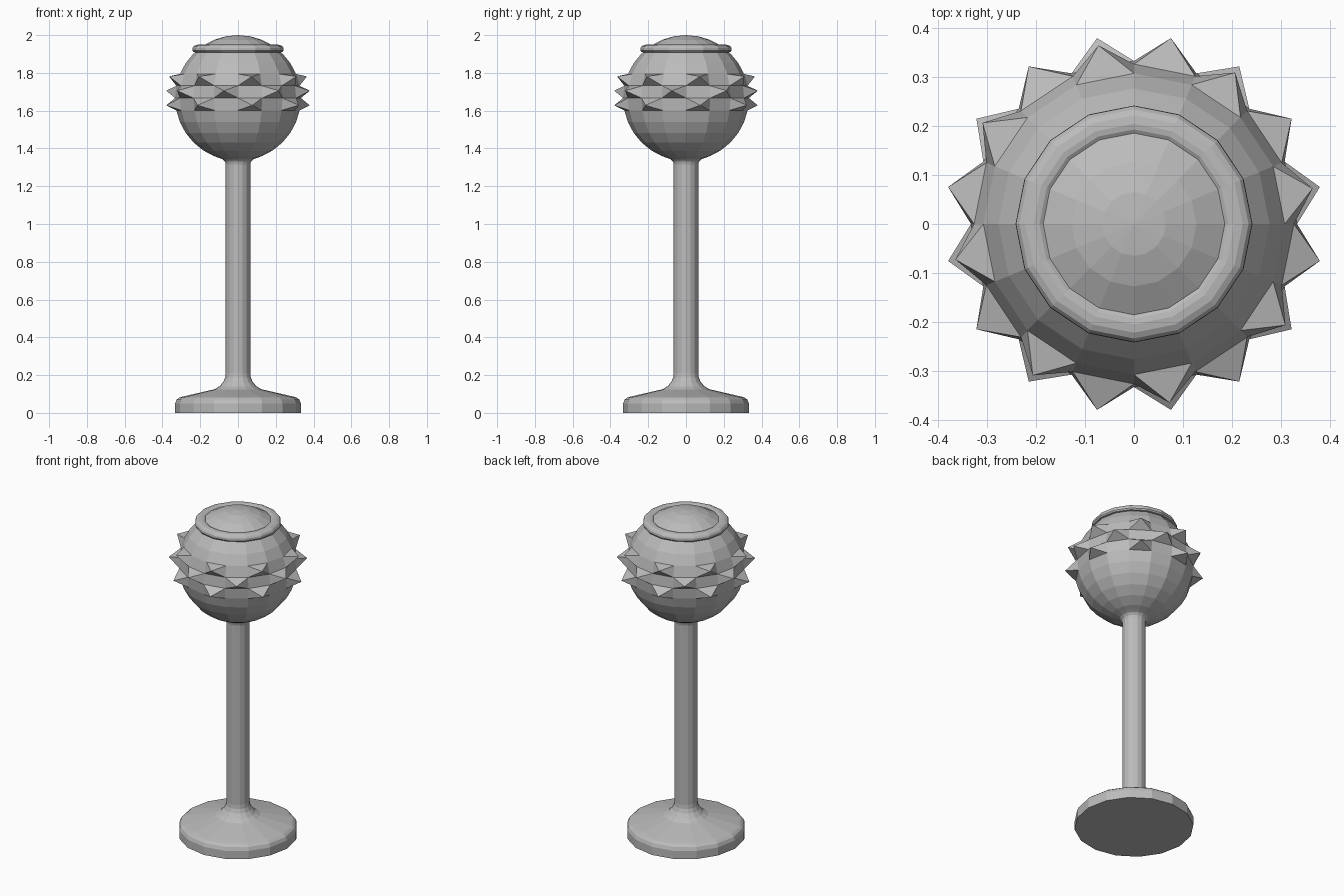
import bpy
import bmesh
import math

if "Cube" in bpy.data.objects:
    bpy.data.objects.remove(bpy.data.objects["Cube"], do_unlink=True)

SIDES = 16
STEP = 2 * math.pi / SIDES
R = 0.333                # globe radius
CZ = 2.0 - R             # globe centre height
TIP = 0.389              # spike tip distance from the globe centre

grey = bpy.data.materials.new("plain grey")
grey.use_nodes = True
colour = (0.5, 0.5, 0.5, 1)
grey.diffuse_color = colour
grey.node_tree.nodes["Principled BSDF"].inputs["Base Color"].default_value = colour


def lathe(bm, profile, closed=False):
    """Turn (radius, z) points, listed bottom to top, around the z axis."""
    rings = []
    for r, z in profile:
        if r == 0:
            rings.append([bm.verts.new((0, 0, z))] * SIDES)
        else:
            rings.append([bm.verts.new((r * math.cos(i * STEP), r * math.sin(i * STEP), z))
                          for i in range(SIDES)])
    pairs = list(zip(rings, rings[1:]))
    if closed:
        pairs.append((rings[-1], rings[0]))
    rows = []
    for a, b in pairs:
        row = []
        for i in range(SIDES):
            j = (i + 1) % SIDES
            corners = list(dict.fromkeys((a[i], a[j], b[j], b[i])))
            row.append(bm.faces.new(corners))
        rows.append(row)
    return rows


def finish(bm, name):
    bmesh.ops.recalc_face_normals(bm, faces=bm.faces)
    mesh = bpy.data.meshes.new(name)
    bm.to_mesh(mesh)
    bm.free()
    mesh.materials.append(grey)
    obj = bpy.data.objects.new(name, mesh)
    bpy.context.collection.objects.link(obj)
    return obj


def ring(k):
    """Globe profile point, k steps of 11.25 degrees above the equator."""
    a = math.radians(11.25 * k)
    return (R * math.cos(a), CZ + R * math.sin(a))


# Round foot, flared post and the flare under the globe
bm = bmesh.new()
lathe(bm, [(0, 0), (R, 0), (R, 0.05), (0.325, 0.07), (0.311, 0.081), (0.29, 0.087),
           (0.125, 0.125), (0.098, 0.141), (0.078, 0.164), (0.068, 0.187), (0.065, 0.21),
           (0.065, 1.315), (0.069, 1.33), (0.08, 1.342), (0.097, 1.349), ring(-6)])
finish(bm, "foot_and_post")

# Globe, with every other face of three rows raised into a spike
bm = bmesh.new()
rows = lathe(bm, [ring(k) for k in range(-6, 8)] + [(0, 2.0)])
spiked = []
for n, k in enumerate((-1, 0, 1)):
    spiked += [f for i, f in enumerate(rows[k + 6]) if i % 2 == n % 2]
for tip in bmesh.ops.poke(bm, faces=spiked)["verts"]:
    out = tip.co.copy()
    out.z -= CZ
    tip.co = out.normalized() * TIP
    tip.co.z += CZ
finish(bm, "spiked_globe")

# Rounded collar around the crown of the globe
bm = bmesh.new()
lathe(bm, [(0.222, 1.908), (0.237, 1.911), (0.242, 1.919), (0.241, 1.932), (0.234, 1.942),
           (0.222, 1.948), (0.205, 1.950), (0.193, 1.948), (0.185, 1.943)], closed=True)
finish(bm, "crown_collar")
